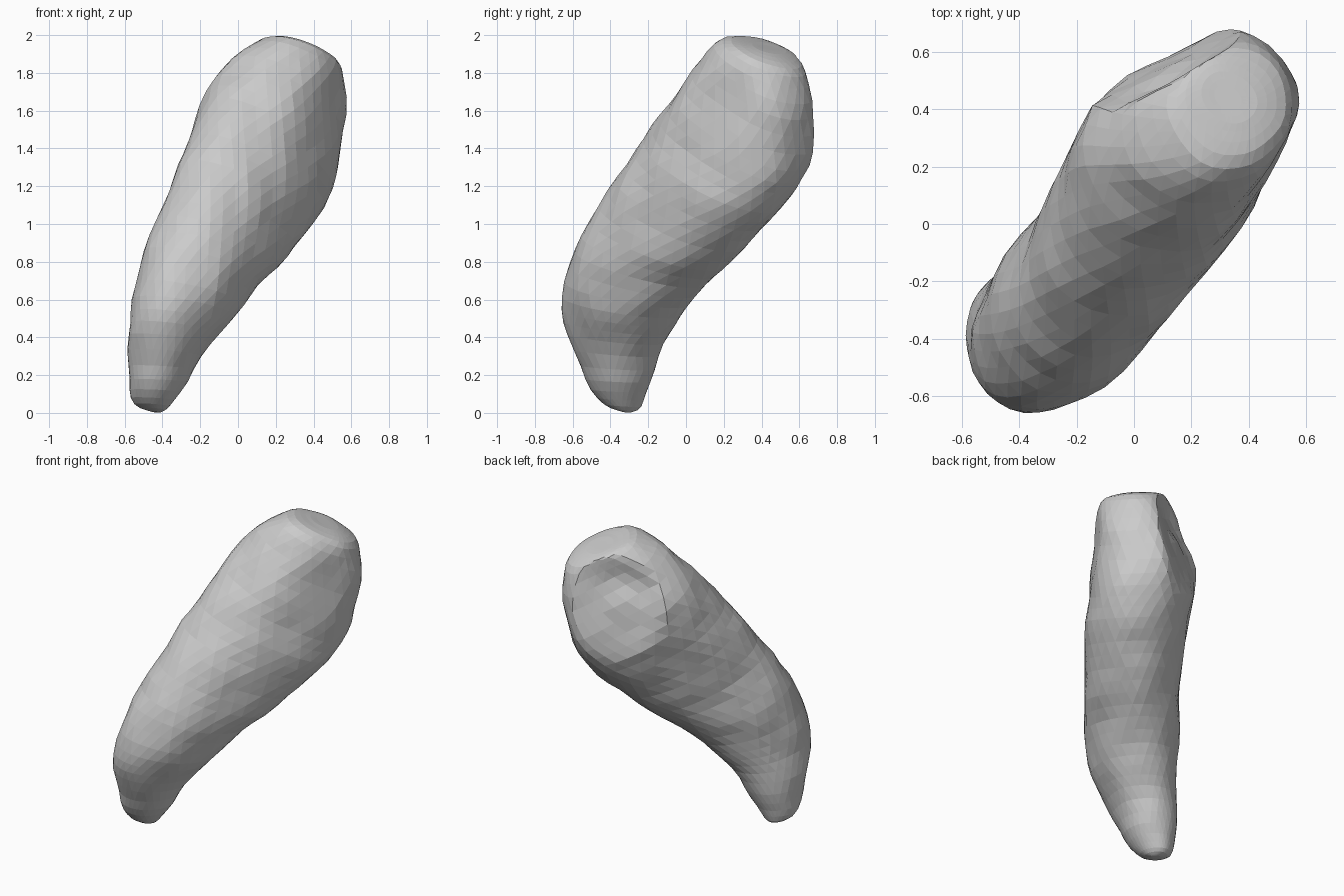
import bpy, bmesh, math
from mathutils import Vector, noise

if "Cube" in bpy.data.objects:
    bpy.data.objects.remove(bpy.data.objects["Cube"])

# The body bends in the upright plane along u = (x + y) / sqrt 2; n = (x - y) / sqrt 2 is its thickness.
# Sections: outer edge u, z; inner edge u, z; n min, n max; lean of the section
ROWS = [
    (-.56, .01, -.50, .00, -.12, -.05, 0),
    (-.65, .05, -.455, .03, -.18, .01, .01),
    (-.72, .18, -.39, .16, -.20, .11, .02),
    (-.77, .42, -.27, .36, -.21, .22, .035),
    (-.76, .62, -.14, .50, -.22, .30, .04),
    (-.66, .88, .05, .66, -.25, .325, .04),
    (-.50, 1.12, .25, .80, -.27, .32, .03),
    (-.34, 1.34, .45, .96, -.32, .30, .015),
    (-.18, 1.54, .61, 1.11, -.37, .28, 0),
    (-.02, 1.73, .71, 1.28, -.43, .26, 0),
    (.14, 1.89, .77, 1.55, -.39, .22, 0),
    (.31, 1.995, .75, 1.78, -.28, .16, 0),
    (.44, 1.97, .66, 1.88, -.21, .06, 0),
    (.51, 1.945, .58, 1.92, -.13, -.03, 0),
]
SIDES, STEPS, POWER = 30, 3, 2.1


def catmull(a, b, c, d, t):
    return 0.5 * (2*b + (c - a)*t + (2*a - 5*b + 4*c - d)*t*t + (3*b - a - 3*c + d)*t**3)


def sections():
    last = len(ROWS) - 1
    for i in range(last):
        q = [ROWS[max(0, min(last, i + k))] for k in (-1, 0, 1, 2)]
        for s in range(STEPS):
            yield [catmull(*col, s / STEPS) for col in zip(*q)]
    yield ROWS[-1]


def hollow(u, z, cu, cz, ru, rz):
    return math.exp(-((u - cu) / ru)**2 - ((z - cz) / rz)**2)


def rounded(v):
    return math.copysign(abs(v) ** (2 / POWER), v)


def surface_point(row, t):
    u0, z0, u1, z1, n0, n1, lean = row
    a, b = rounded(math.cos(t)), rounded(math.sin(t))
    u = (u0 + u1)/2 + a*(u0 - u1)/2
    z = (z0 + z1)/2 + a*(z0 - z1)/2
    n = (n0 + n1)/2 + b*(n1 - n0)/2 + lean*a
    # slanted flat cut on the thick end, slightly dished
    n = max(n, -.335 + .33*(u - .4) + .13*(z - 1.55))
    if b < 0:
        n += .05 * -b * hollow(u, z, .40, 1.76, .22, .11)
    else:
        n -= .05 * b * hollow(u, z, .48, 1.45, .22, .28)
    p = Vector(((u + n) / math.sqrt(2), (u - n) / math.sqrt(2), z))
    # lumpy skin
    out = Vector((a*(u0 - u1), a*(z0 - z1), b*(n1 - n0))).normalized()
    skin = .018 * noise.noise(p * 5.5)
    p += skin * Vector(((out.x + out.z) / math.sqrt(2), (out.x - out.z) / math.sqrt(2), out.y))
    p.z = max(0, min(2, p.z))
    return p


# Curved, tapering horn-like body
bm = bmesh.new()
rings = [[bm.verts.new(surface_point(r, 2*math.pi*(k + .5*(j % 2))/SIDES)) for k in range(SIDES)]
         for j, r in enumerate(sections())]
for j in range(len(rings) - 1):
    a, b = rings[j], rings[j + 1]
    for k in range(SIDES):
        n = (k + 1) % SIDES
        if j % 2 == 0:
            bm.faces.new((a[k], a[n], b[k]))
            bm.faces.new((a[n], b[n], b[k]))
        else:
            bm.faces.new((a[k], b[n], b[k]))
            bm.faces.new((a[k], a[n], b[n]))
# Rounded end caps
for ring in (rings[0], rings[-1]):
    tip = bm.verts.new(sum((v.co for v in ring), Vector()) / SIDES)
    for k in range(SIDES):
        bm.faces.new((ring[k], ring[(k + 1) % SIDES], tip))
bmesh.ops.recalc_face_normals(bm, faces=bm.faces)

mesh = bpy.data.meshes.new("curved_body")
bm.to_mesh(mesh)
bm.free()
body = bpy.data.objects.new("curved_body", mesh)
bpy.context.collection.objects.link(body)
